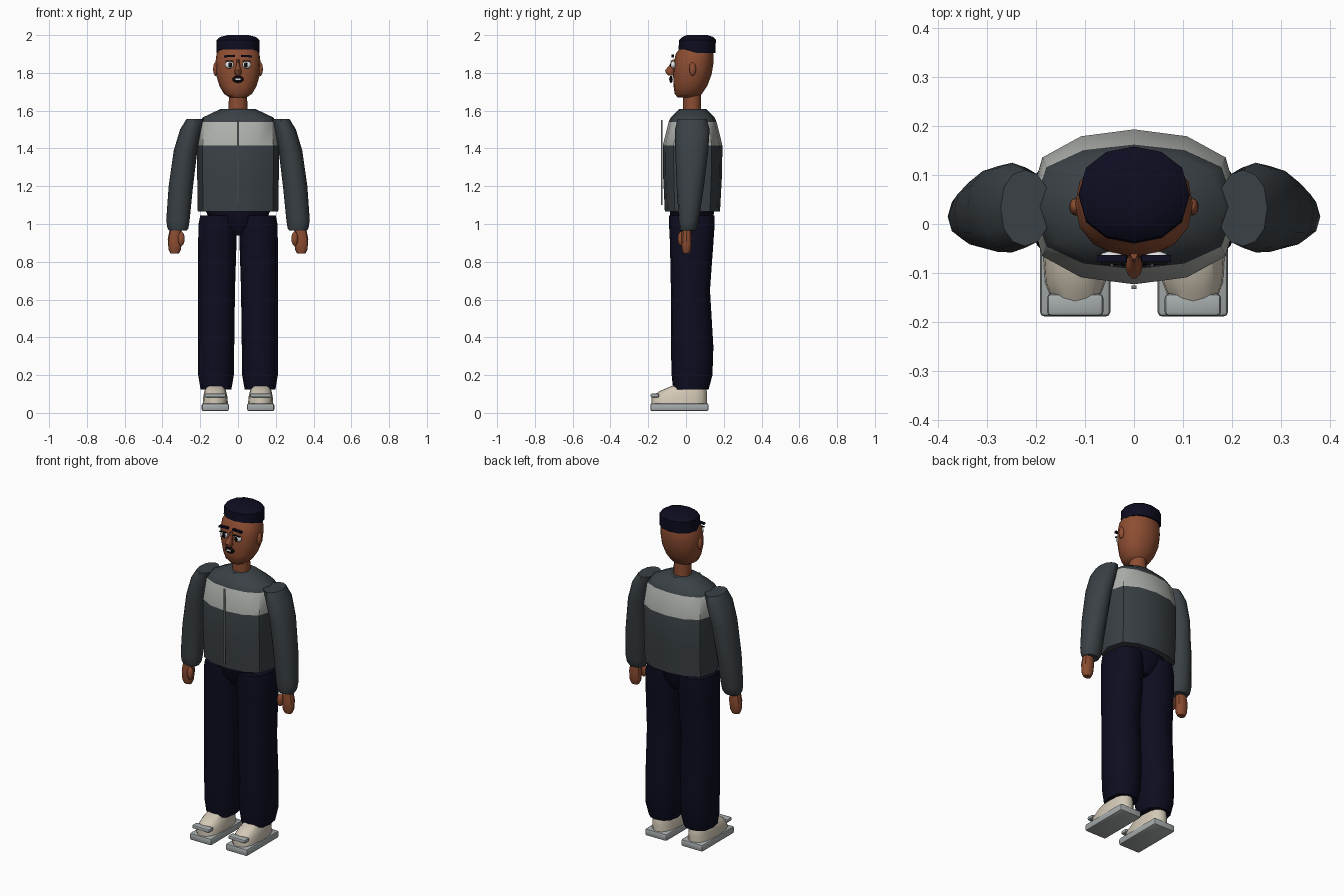
import bpy, bmesh, math
from mathutils import Matrix


def colour(name, r, g, b):
    m = bpy.data.materials.new(name)
    m.diffuse_color = (r, g, b, 1)
    return m


SKIN = colour("brown skin", 0.27, 0.075, 0.032)
JACKET = colour("slate jacket", 0.042, 0.052, 0.060)
BAND = colour("pale grey band", 0.42, 0.44, 0.41)
NAVY = colour("navy", 0.004, 0.004, 0.015)
SHOE = colour("cream shoe", 0.65, 0.58, 0.47)
SOLE = colour("grey sole", 0.38, 0.41, 0.41)
ZIP = colour("zip grey", 0.16, 0.17, 0.17)
WHITE = colour("white", 0.85, 0.85, 0.85)
BLACK = colour("black", 0.003, 0.003, 0.003)


def finish(bm, name, mat, angle=40):
    bmesh.ops.recalc_face_normals(bm, faces=bm.faces)
    mesh = bpy.data.meshes.new(name)
    bm.to_mesh(mesh)
    bm.free()
    ob = bpy.data.objects.new(name, mesh)
    bpy.context.collection.objects.link(ob)
    mesh.materials.append(mat)
    bpy.ops.object.select_all(action='DESELECT')
    ob.select_set(True)
    bpy.context.view_layer.objects.active = ob
    bpy.ops.object.shade_smooth_by_angle(angle=math.radians(angle))
    return ob


def loft(name, mat, rings, n=12, p=0.85, side=1):
    """Skin horizontal rings given as (z, x0, x1, y0, y1); p < 1 squares them off."""
    bm = bmesh.new()
    loops = []
    for z, x0, x1, y0, y1 in rings:
        cx, cy, rx, ry = side * (x0 + x1) / 2, (y0 + y1) / 2, (x1 - x0) / 2, (y1 - y0) / 2
        loop = []
        for i in range(n):
            a = 2 * math.pi * i / n
            s = math.sin(a)
            loop.append(bm.verts.new((cx + rx * math.cos(a),
                                      cy + ry * math.copysign(abs(s) ** p, s), z)))
        loops.append(loop)
    for a, b in zip(loops, loops[1:]):
        for i in range(n):
            j = (i + 1) % n
            bm.faces.new((a[i], a[j], b[j], b[i]))
    bm.faces.new(loops[0][::-1])
    bm.faces.new(loops[-1])
    return finish(bm, name, mat)


def ball(name, mat, centre, radii, u=14, v=8):
    bm = bmesh.new()
    bmesh.ops.create_uvsphere(bm, u_segments=u, v_segments=v, radius=1,
                              matrix=Matrix.Translation(centre) @ Matrix.Diagonal((*radii, 1)))
    return finish(bm, name, mat, 60)


def box(name, mat, centre, size, bevel=0, tilt=0):
    bm = bmesh.new()
    bmesh.ops.create_cube(bm, size=1, matrix=Matrix.Diagonal((*size, 1)))
    if bevel:
        bmesh.ops.bevel(bm, geom=bm.edges[:], offset=bevel, segments=2,
                        profile=0.5, affect='EDGES')
    bm.transform(Matrix.Translation(centre) @ Matrix.Rotation(tilt, 4, 'Y'))
    return finish(bm, name, mat)


# Jacket body with a pale chest band
torso = loft("jacket_body", JACKET, [
    (1.065, -.213, .213, -.112, .180), (1.25, -.216, .216, -.121, .190),
    (1.415, -.216, .216, -.123, .193), (1.54, -.206, .206, -.092, .162),
    (1.565, -.185, .185, -.080, .150), (1.61, -.09, .09, -.035, .105)], p=.65)
torso.data.materials.append(BAND)
for f in torso.data.polygons:
    if 1.42 < f.center.z < 1.535:
        f.material_index = 1
box("jacket_zip", ZIP, (0, -.129, 1.325), (.010, .007, .45))

# Hips
loft("hips", NAVY, [(.94, -.05, .05, -.04, .11), (1.0, -.14, .14, -.08, .14),
                    (1.09, -.18, .18, -.088, .152)], p=.65)

# Neck, head and cropped hair
loft("neck", SKIN, [(1.59, -.05, .05, -.015, .08), (1.71, -.048, .048, -.015, .08)], p=1)
loft("head", SKIN, [
    (1.67, -.045, .045, -.045, .06), (1.69, -.075, .075, -.060, .085),
    (1.73, -.098, .098, -.066, .112), (1.79, -.116, .116, -.068, .135),
    (1.85, -.120, .120, -.065, .145), (1.90, -.114, .114, -.055, .145),
    (1.94, -.095, .095, -.025, .135)], n=16)
hair = loft("hair", NAVY, [
    (1.905, -.113, .113, -.040, .156), (1.975, -.113, .113, -.036, .158),
    (1.99, -.095, .095, -.020, .143), (2.0, -.055, .055, .005, .115)])
for v in hair.data.vertices:
    if v.co.z < 1.91 and v.co.y < .04:
        v.co.z = 1.925  # raised hairline

# Nose and mouth
loft("nose", SKIN, [
    (1.785, -.009, .009, -.094, -.06), (1.798, -.018, .018, -.107, -.06),
    (1.815, -.017, .017, -.112, -.06), (1.835, -.010, .010, -.093, -.055),
    (1.87, -.007, .007, -.072, -.05)], n=10, p=1)
ball("mouth", BLACK, (0, -.079, 1.766), (.031, .009, .019))
box("teeth", WHITE, (0, -.087, 1.767), (.028, .005, .009))

for s, tag in ((-1, "left"), (1, "right")):
    # Face details
    ball(f"ear_{tag}", SKIN, (s * .119, .035, 1.82), (.013, .018, .036))
    ball(f"eye_{tag}", WHITE, (s * .046, -.068, 1.843), (.024, .013, .020))
    ball(f"pupil_{tag}", BLACK, (s * .041, -.079, 1.842), (.011, .005, .014))
    ball(f"eye_glint_{tag}", WHITE, (s * .041 - .004, -.084, 1.848), (.003, .002, .003))
    box(f"eyelid_{tag}", BLACK, (s * .046, -.078, 1.862), (.042, .010, .005))
    box(f"eyebrow_{tag}", NAVY, (s * .045, -.070, 1.889), (.060, .014, .011), tilt=s * .06)

    # Sleeve
    loft(f"sleeve_{tag}", JACKET, [
        (.965, .27, .365, -.030, .050), (.98, .262, .374, -.036, .060),
        (1.02, .256, .380, -.038, .068), (1.20, .238, .367, -.050, .095),
        (1.39, .215, .340, -.057, .118), (1.50, .190, .307, -.058, .125),
        (1.557, .172, .272, -.045, .110)], side=s)
    # Hand and thumb
    loft(f"hand_{tag}", SKIN, [
        (.845, .312, .358, -.016, .020), (.865, .302, .368, -.023, .028),
        (.92, .295, .372, -.026, .032), (.98, .300, .360, -.022, .030)], n=10, side=s)
    ball(f"thumb_{tag}", SKIN, (s * .300, -.026, .922), (.018, .018, .038))

    # Trouser leg
    loft(f"trouser_leg_{tag}", NAVY, [
        (.125, .035, .198, -.068, .120), (.20, .022, .211, -.076, .140),
        (.35, .020, .211, -.080, .145), (.65, .016, .211, -.080, .127),
        (.90, .008, .211, -.085, .145), (1.0, .005, .209, -.090, .152),
        (1.045, .012, .200, -.090, .150)], p=.65, side=s)

    # Shoe
    box(f"shoe_sole_{tag}", SOLE, (s * .12, -.035, .030), (.144, .308, .042), bevel=.010)
    loft(f"shoe_upper_{tag}", SHOE, [
        (.045, .053, .187, -.183, .112), (.085, .056, .184, -.183, .112),
        (.115, .063, .178, -.140, .110), (.143, .072, .168, -.075, .100)],
         n=16, p=.6, side=s)
    box(f"shoe_toe_strap_{tag}", SOLE, (s * .12, -.165, .092), (.115, .046, .022), bevel=.009)
